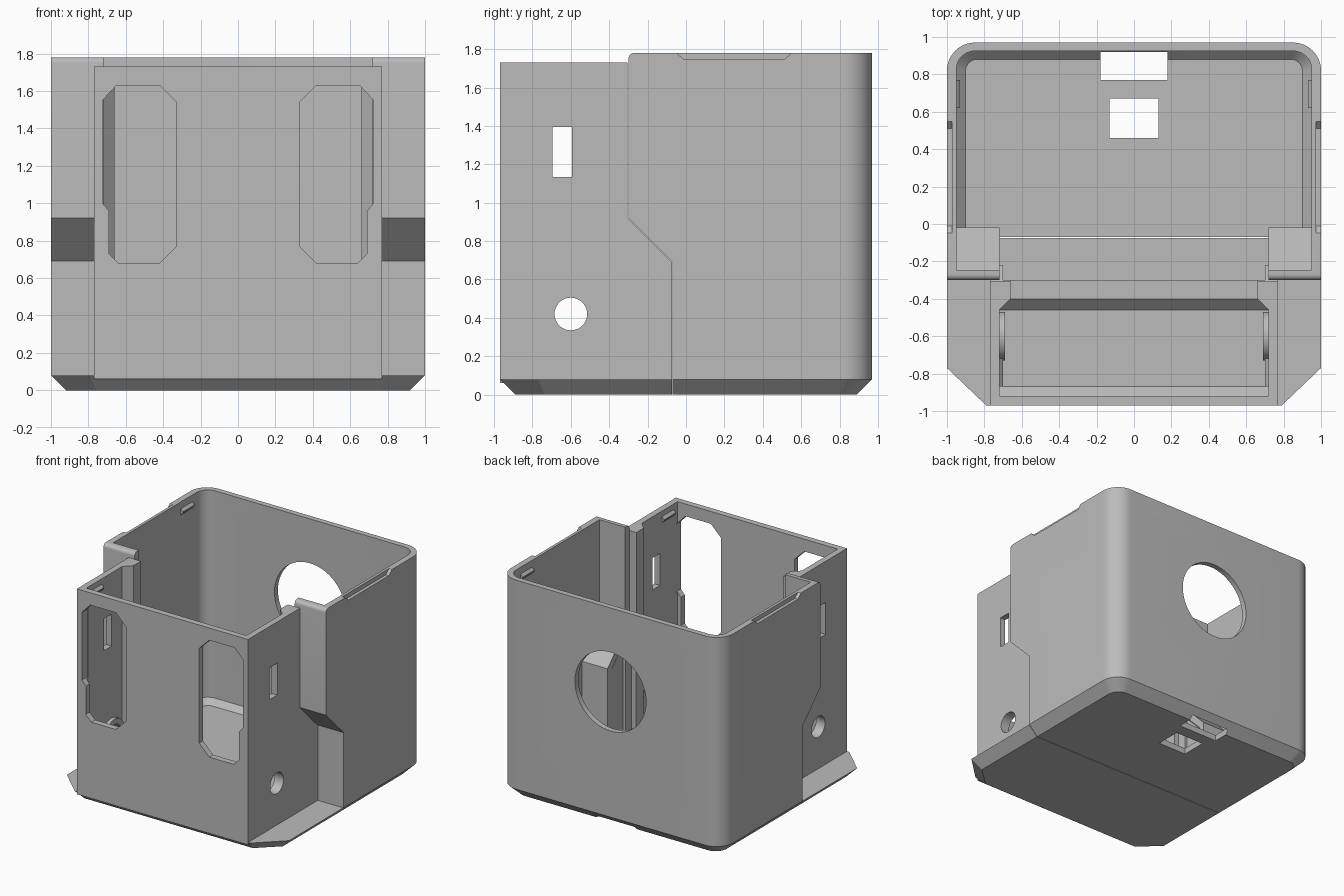
import bpy, bmesh, math
from mathutils import Vector

cube = bpy.data.objects.get("Cube")
if cube:
    bpy.data.objects.remove(cube, do_unlink=True)

grey = bpy.data.materials.new("plain grey")
grey.use_nodes = True
grey.diffuse_color = (0.5, 0.5, 0.5, 1)
grey.node_tree.nodes["Principled BSDF"].inputs["Base Color"].default_value = (0.5, 0.5, 0.5, 1)


def loft(name, rings):
    """Solid through stacked rings of 3D points, capped at both ends."""
    bm = bmesh.new()
    loops = [[bm.verts.new(p) for p in ring] for ring in rings]
    n = len(loops[0])
    for a, b in zip(loops, loops[1:]):
        for i in range(n):
            j = (i + 1) % n
            bm.faces.new((a[i], a[j], b[j], b[i]))
    bm.faces.new(loops[0])
    bm.faces.new(loops[-1])
    bmesh.ops.recalc_face_normals(bm, faces=bm.faces)
    mesh = bpy.data.meshes.new(name)
    bm.to_mesh(mesh)
    bm.free()
    mesh.materials.append(grey)
    obj = bpy.data.objects.new(name, mesh)
    bpy.context.collection.objects.link(obj)
    return obj


def stack(name, levels):
    """Loft plan outlines, given as (z, outline) pairs."""
    return loft(name, [[(x, y, z) for x, y in plan] for z, plan in levels])


def prism_x(name, outline, x0, x1):
    return loft(name, [[(x, y, z) for y, z in outline] for x in (x0, x1)])


def prism_y(name, outline, y0, y1):
    return loft(name, [[(x, y, z) for x, z in outline] for y in (y0, y1)])


def box(name, x0, x1, y0, y1, z0, z1):
    return prism_x(name, [(y0, z0), (y1, z0), (y1, z1), (y0, z1)], x0, x1)


def circle(u, v, r, n=48):
    return [(u + r * math.cos(2 * math.pi * i / n), v + r * math.sin(2 * math.pi * i / n))
            for i in range(n)]


def combine(obj, tool, operation="DIFFERENCE"):
    mod = obj.modifiers.new("combine", "BOOLEAN")
    mod.operation, mod.object, mod.solver = operation, tool, "EXACT"
    bpy.context.view_layer.objects.active = obj
    bpy.ops.object.modifier_apply(modifier=mod.name)
    bpy.data.objects.remove(tool, do_unlink=True)


def rear_plan(half, y0, y1, r, steps=12):
    """Rectangle with its two back corners rounded."""
    right = [(half - r + r * math.cos(a), y1 - r + r * math.sin(a))
             for a in (math.pi / 2 * i / steps for i in range(steps + 1))]
    left = [(-x, y) for x, y in reversed(right)]
    return [(half, y0)] + right + left + [(-half, y0)]


def mirrored(points):
    return points + [(-x, y) for x, y in reversed(points)]


# Side profile of the rear shell, with the overhang and a rounded front top edge
round_edge = [(-0.27 - 0.03 * math.cos(a), 1.75 + 0.03 * math.sin(a))
              for a in (math.pi / 2 * i / 6 for i in range(7))]
rear_profile = [(-0.07, -0.1), (-0.07, 0.69), (-0.3, 0.92)] + round_edge + [(1.1, 1.78), (1.1, -0.1)]
inner_profile = [(-0.02, -0.1), (-0.02, 0.715), (-0.245, 0.94), (-0.245, 2), (1.1, 2), (1.1, -0.1)]

# Rear shell: chamfered, rounded tub
rear = stack("rear_shell", [(0, rear_plan(0.92, -0.4, 0.89, 0.1)),
                            (0.08, rear_plan(1, -0.4, 0.97, 0.15)),
                            (1.9, rear_plan(1, -0.4, 0.97, 0.15))])
combine(rear, prism_x("side_profile", rear_profile, -1.2, 1.2), "INTERSECT")
cavity = stack("rear_cavity", [(0.05, rear_plan(0.9, -0.4, 0.88, 0.06)),
                               (0.095, rear_plan(0.95, -0.4, 0.925, 0.1)),
                               (2, rear_plan(0.95, -0.4, 0.925, 0.1))])
combine(cavity, prism_x("cavity_profile", inner_profile, -1.2, 1.2), "INTERSECT")
combine(rear, cavity)
combine(rear, box("rear_opening", -0.72, 0.72, -0.5, 0.05, 0.05, 2))
combine(rear, prism_y("back_port", circle(0, 1.1, 0.32, 64), 0.8, 1.1))
combine(rear, box("rear_floor_slot", -0.18, 0.18, 0.77, 0.92, -0.1, 0.3))
combine(rear, box("front_floor_slot", -0.13, 0.13, 0.46, 0.67, -0.1, 0.3))
rim_notch = [(-0.05, 1.781), (-0.01, 1.745), (0.51, 1.745), (0.55, 1.781)]
for s in (-1, 1):
    combine(rear, prism_x("rim_notch", rim_notch, s * 0.973, s * 1.1))

# Front shell: base plate with cut corners, then the narrow box on it


def plate_plan(d):
    return mirrored([(1 - d, -0.074), (1 - d, -0.77 + d * 0.41), (0.79 - d * 0.41, -0.97 + d)])


front = stack("front_shell", [(0, plate_plan(0.08)), (0.08, plate_plan(0))])
combine(front, box("front_box", -0.77, 0.77, -0.97, -0.074, 0.06, 1.73), "UNION")
combine(front, prism_x("seam_cut", [(y - 0.004, z) for y, z in rear_profile], -1.2, 1.2))


def front_cavity_plan(y0):
    return mirrored([(0.72, y0), (0.72, -0.46), (0.66, -0.4), (0.66, -0.3),
                     (0.7, -0.3), (0.7, -0.22), (0.72, -0.22), (0.72, 0)])


combine(front, stack("front_cavity", [(0.05, front_cavity_plan(-0.87)),
                                      (0.1, front_cavity_plan(-0.92)),
                                      (2, front_cavity_plan(-0.92))]))

# Tall windows, narrower near the bottom on the outer side
window = [(0.33, 0.77), (0.42, 0.68), (0.64, 0.68), (0.69, 0.73), (0.69, 0.96),
          (0.725, 1.0), (0.725, 1.55), (0.65, 1.63), (0.42, 1.63), (0.33, 1.54)]
for s in (-1, 1):
    combine(front, prism_y("window", [(s * x, z) for x, z in window], -1.1, -0.9))
    # Ring around the side hole
    combine(front, prism_x("hole_ring", circle(-0.6, 0.42, 0.13), s * 0.69, s * 0.74), "UNION")
combine(front, prism_x("side_hole", circle(-0.6, 0.42, 0.085), -1.2, 1.2))
combine(front, box("side_slot", -1.2, 1.2, -0.695, -0.595, 1.135, 1.395))

# Sill between the two compartments
prism_x("floor_sill", [(-0.46, 0.05), (-0.4, 0.11), (-0.3, 0.11), (-0.3, 0.05)], -0.72, 0.72)

# Small wedge catches inside the rims
for side, s in (("left", 1), ("right", -1)):
    for part, x, y0, y1, z in (("rear", 0.955, 0.62, 0.77, 1.7), ("front", 0.725, -0.87, -0.72, 1.66)):
        wedge = [(s * x, z - 0.03), (s * (x - 0.025), z - 0.005), (s * (x - 0.025), z + 0.005), (s * x, z + 0.03)]
        prism_y(f"{part}_catch_{side}", wedge, y0, y1)

# Smooth the round surfaces only
for obj in (rear, front):
    bpy.ops.object.select_all(action="DESELECT")
    obj.select_set(True)
    bpy.context.view_layer.objects.active = obj
    bpy.ops.object.shade_smooth_by_angle(angle=math.radians(25))
